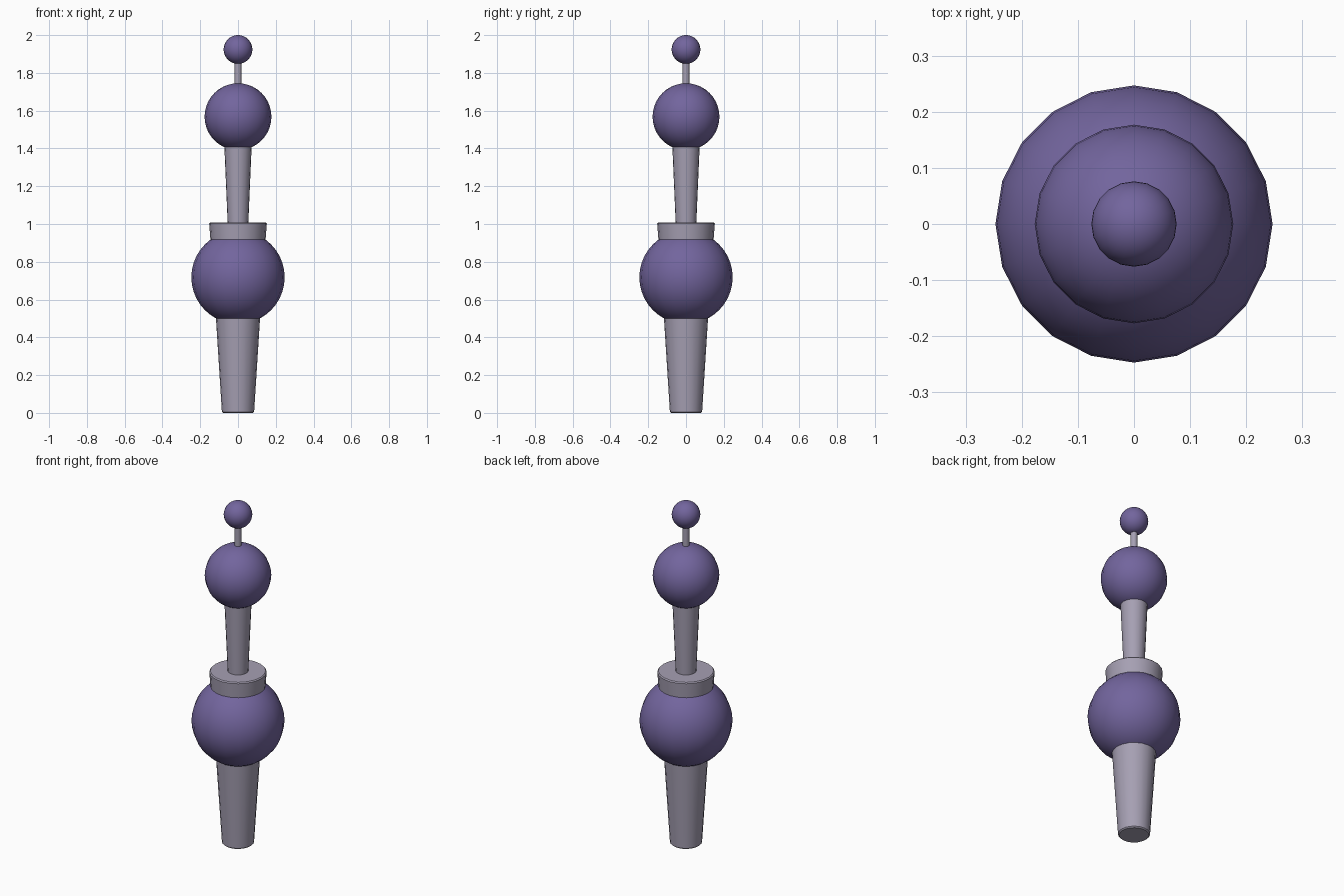
import bpy, bmesh, math

if "Cube" in bpy.data.objects:
    bpy.data.objects.remove(bpy.data.objects["Cube"])

SIDES = 20


def material(name, rgb):
    m = bpy.data.materials.new(name)
    m.diffuse_color = (*rgb, 1)
    m.use_nodes = True
    m.node_tree.nodes["Principled BSDF"].inputs["Base Color"].default_value = m.diffuse_color
    return m


purple = material("purple", (0.17, 0.13, 0.34))
pale = material("pale_lilac", (0.38, 0.35, 0.45))


def finish(name, bm, mat):
    me = bpy.data.meshes.new(name)
    bm.to_mesh(me)
    bm.free()
    ob = bpy.data.objects.new(name, me)
    bpy.context.collection.objects.link(ob)
    me.materials.append(mat)
    bpy.ops.object.select_all(action='DESELECT')
    ob.select_set(True)
    bpy.context.view_layer.objects.active = ob
    bpy.ops.object.shade_smooth_by_angle(angle=math.radians(35))
    return ob


def ball(name, z, r):
    bm = bmesh.new()
    bmesh.ops.create_uvsphere(bm, u_segments=SIDES, v_segments=SIDES, radius=r)
    bmesh.ops.translate(bm, verts=bm.verts, vec=(0, 0, z))
    finish(name, bm, purple)


def taper(name, z0, z1, r0, r1, bevel=0.0):
    bm = bmesh.new()
    bmesh.ops.create_cone(bm, cap_ends=True, segments=SIDES,
                          radius1=r0, radius2=r1, depth=z1 - z0)
    bmesh.ops.translate(bm, verts=bm.verts, vec=(0, 0, (z0 + z1) / 2))
    ob = finish(name, bm, pale)
    if bevel:
        b = ob.modifiers.new("rim", 'BEVEL')
        b.width, b.segments = bevel, 1
        b.limit_method, b.angle_limit = 'ANGLE', math.radians(40)


# Tapered foot and large ball
taper("lower_stem", 0, 0.52, 0.085, 0.118, 0.006)
ball("large_ball", 0.718, 0.247)

# Collar and upper stem
taper("collar", 0.89, 1.008, 0.144, 0.153, 0.006)
taper("upper_stem", 0.99, 1.43, 0.054, 0.073)
ball("middle_ball", 1.568, 0.177)

# Thin pin with finial
taper("finial_pin", 1.72, 1.87, 0.018, 0.018)
ball("finial_ball", 1.924, 0.076)
